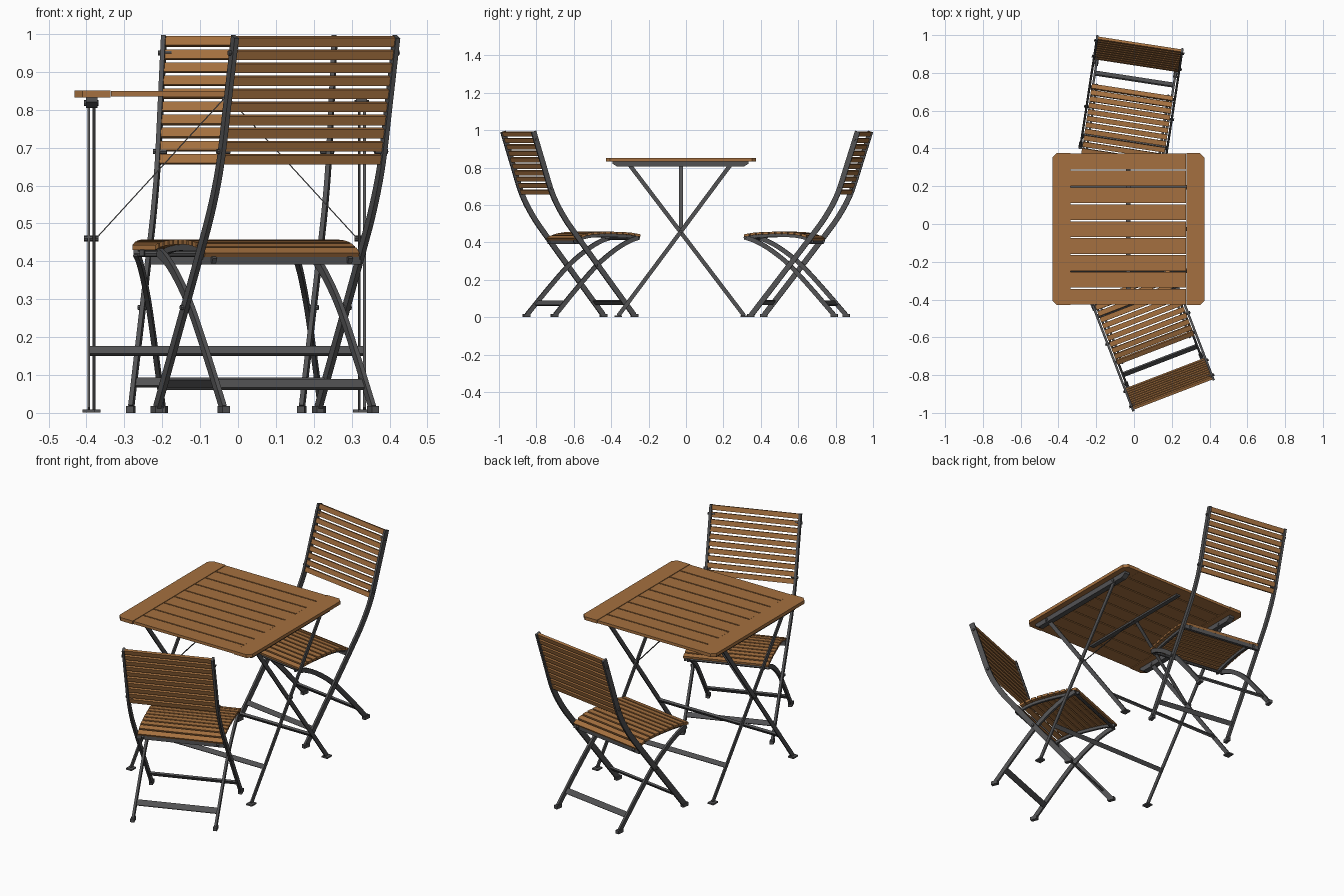
import bpy, bmesh, math
from mathutils import Matrix, Vector

if "Cube" in bpy.data.objects:
    bpy.data.objects.remove(bpy.data.objects["Cube"])


def material(name, rgb):
    m = bpy.data.materials.new(name)
    m.diffuse_color = (*rgb, 1)
    m.use_nodes = True
    m.node_tree.nodes["Principled BSDF"].inputs["Base Color"].default_value = m.diffuse_color
    return m


WOOD = material("oiled wood", (0.375, 0.163, 0.05))
METAL = material("dark grey metal", (0.085, 0.085, 0.088))


def finish(name, bm, mat, frame):
    bmesh.ops.recalc_face_normals(bm, faces=bm.faces)
    bm.transform(frame)
    me = bpy.data.meshes.new(name)
    bm.to_mesh(me)
    bm.free()
    me.materials.append(mat)
    ob = bpy.data.objects.new(name, me)
    bpy.context.collection.objects.link(ob)
    return ob


def add_box(bm, center, size, tilt=0.0):
    """Box turned about x by tilt."""
    m = (Matrix.Translation(center) @ Matrix.Rotation(tilt, 4, 'X')
         @ Matrix.Diagonal((*size, 1)))
    bmesh.ops.create_cube(bm, size=1, matrix=m)


def add_prism(bm, outline, axis_point):
    """Extrude a closed outline between two ends given by axis_point(p, end)."""
    ends = [[bm.verts.new(axis_point(p, e)) for p in outline] for e in (0, 1)]
    n = len(outline)
    bm.faces.new(ends[0])
    bm.faces.new(ends[1])
    for i in range(n):
        j = (i + 1) % n
        bm.faces.new((ends[0][i], ends[0][j], ends[1][j], ends[1][i]))


def add_strip(bm, pts, width, x, thick):
    """Flat bar following points in the y-z plane, centred at x."""
    pts = [Vector(p) for p in pts]
    rings = []
    for i, p in enumerate(pts):
        t = (pts[min(i + 1, len(pts) - 1)] - pts[max(i - 1, 0)]).normalized()
        n = Vector((-t.y, t.x)) * width / 2
        a, b = p + n, p - n
        rings.append([bm.verts.new((x + sx * thick / 2, q.x, q.y))
                      for sx, q in ((-1, a), (1, a), (1, b), (-1, b))])
    for r, s in zip(rings, rings[1:]):
        for k in range(4):
            bm.faces.new((r[k], r[(k + 1) % 4], s[(k + 1) % 4], s[k]))
    bm.faces.new(rings[0])
    bm.faces.new(rings[-1])


def add_rod(bm, a, b, radius, sides=8):
    a, b = Vector(a), Vector(b)
    d = b - a
    m = Matrix.Translation((a + b) / 2) @ d.to_track_quat('Z', 'Y').to_matrix().to_4x4()
    bmesh.ops.create_cone(bm, cap_ends=True, segments=sides, radius1=radius,
                          radius2=radius, depth=d.length, matrix=m)


def smooth(pts, steps=5):
    """Catmull-Rom curve through the points."""
    p = [Vector(q) for q in pts]
    p = [2 * p[0] - p[1]] + p + [2 * p[-1] - p[-2]]
    out = []
    for i in range(1, len(p) - 2):
        a, b, c, d = p[i - 1:i + 3]
        for k in range(steps):
            t = k / steps
            out.append(0.5 * (2 * b + (c - a) * t + (2 * a - 5 * b + 4 * c - d) * t * t
                              + (3 * b - a - 3 * c + d) * t ** 3))
    return out + [p[-2]]


# ---------------------------------------------------------------- table
def build_table():
    frame = Matrix.Translation((-0.03, -0.027, 0))
    # end boards with clipped outer corners
    bm = bmesh.new()
    for s in (-1, 1):
        outline = [(0.307, -0.402), (0.38, -0.402), (0.402, -0.38),
                   (0.402, 0.38), (0.38, 0.402), (0.307, 0.402)]
        add_prism(bm, outline, lambda p, e: (s * p[0], p[1], 0.833 + 0.018 * e))
    finish("table_end_boards", bm, WOOD, frame)
    # long slats
    bm = bmesh.new()
    for i in range(9):
        add_box(bm, (0, (i - 4) * 0.0895, 0.842), (0.61, 0.083, 0.015))
    finish("table_slats", bm, WOOD, frame)
    # rails under the top, with sloped ends
    bm = bmesh.new()
    for s in (-1, 1):
        outline = [(-0.365, 0.833), (-0.365, 0.82), (-0.34, 0.805),
                   (0.335, 0.805), (0.36, 0.82), (0.36, 0.833)]
        add_prism(bm, outline, lambda p, e: (s * (0.341 + 0.03 * e), p[0], p[1]))
    add_box(bm, (0, 0, 0.829), (0.024, 0.7, 0.01))
    finish("table_under_rails", bm, METAL, frame)
    # crossed legs, stretchers and feet
    bm = bmesh.new()
    for top, foot, x, ys in ((0.265, -0.335, 0.364, -0.22), (-0.275, 0.338, 0.35, 0.222)):
        for s in (-1, 1):
            add_strip(bm, [(top, 0.815), (foot, 0.008)], 0.022, s * x, 0.007)
            add_box(bm, (s * x, foot, 0.005), (0.034, 0.04, 0.008))
            add_rod(bm, (s * 0.338, top, 0.818), (s * 0.376, top, 0.818), 0.008)
        add_box(bm, (0, ys, 0.163), (2 * x, 0.012, 0.024), math.radians(38 if ys > 0 else -38))
    for s in (-1, 1):
        add_rod(bm, (s * 0.338, 0, 0.46), (s * 0.376, 0, 0.46), 0.008)
    finish("table_legs", bm, METAL, frame)
    # diagonal braces up to the middle bar
    bm = bmesh.new()
    for s in (-1, 1):
        add_prism(bm, [(0.345, 0.462), (0.012, 0.826), (0.008, 0.826), (0.341, 0.462)],
                  lambda p, e: (s * p[0], -0.01 + 0.02 * e, p[1]))
    finish("table_braces", bm, METAL, frame)


# ---------------------------------------------------------------- chair, y = 0 at the back top, facing +y
RAIL = smooth([(0, 0.993), (0.052, 0.83), (0.108, 0.66), (0.172, 0.54),
               (0.252, 0.43), (0.41, 0.225), (0.575, 0.012)])
REAR_LEG = smooth([(0.605, 0.425), (0.55, 0.405), (0.47, 0.358), (0.37, 0.278),
                   (0.25, 0.15), (0.13, 0.012)])
SEAT = smooth([(0.245, 0.415), (0.28, 0.433), (0.34, 0.447), (0.43, 0.451),
               (0.55, 0.447), (0.62, 0.436)], 4)


def along(path, t):
    """Point and slope angle at fraction t of a path."""
    lengths = [(b - a).length for a, b in zip(path, path[1:])]
    d = t * sum(lengths)
    for a, b, l in zip(path, path[1:], lengths):
        if d <= l + 1e-6:
            return a.lerp(b, d / l), math.atan2(b.y - a.y, b.x - a.x)
        d -= l


def build_chair(label, frame):
    # side rails that run from the backrest to the front feet
    bm = bmesh.new()
    for s in (-1, 1):
        add_strip(bm, RAIL, 0.028, s * 0.228, 0.012)
        add_box(bm, (s * 0.228, 0.577, 0.009), (0.02, 0.038, 0.018))
        for y, z in ((0.015, 0.95), (0.1, 0.69), (0.368, 0.278)):
            add_rod(bm, (s * 0.205, y, z), (s * 0.241, y, z), 0.007)
    finish(label + "_side_rails", bm, METAL, frame)
    # curved legs from the seat front to the rear feet
    bm = bmesh.new()
    for s in (-1, 1):
        add_strip(bm, REAR_LEG, 0.024, s * 0.211, 0.012)
        add_box(bm, (s * 0.211, 0.128, 0.009), (0.02, 0.038, 0.018))
    finish(label + "_rear_legs", bm, METAL, frame)
    # cross bars
    bm = bmesh.new()
    add_box(bm, (0, 0.187, 0.075), (0.42, 0.01, 0.03), math.radians(-40))
    add_box(bm, (0, 0.523, 0.08), (0.455, 0.01, 0.026), math.radians(38))
    add_box(bm, (0, 0.262, 0.403), (0.45, 0.016, 0.024))
    add_rod(bm, (-0.215, 0.6, 0.42), (0.215, 0.6, 0.42), 0.008)
    finish(label + "_cross_bars", bm, METAL, frame)
    # seat frame under the slats
    bm = bmesh.new()
    for s in (-1, 1):
        add_strip(bm, [p - Vector((0, 0.014)) for p in SEAT], 0.016, s * 0.192, 0.012)
    finish(label + "_seat_frame", bm, METAL, frame)
    # seat slats
    bm = bmesh.new()
    for i in range(11):
        p, a = along(SEAT, (i + 0.5) / 11)
        add_box(bm, (0, p.x, p.y), (0.436, 0.027, 0.013), a)
    finish(label + "_seat_slats", bm, WOOD, frame)
    # backrest slats
    bm = bmesh.new()
    for i in range(10):
        z = 0.98 - 0.0345 * i
        add_box(bm, (0, 0.004 + (0.98 - z) * 0.325, z), (0.444, 0.014, 0.025), math.radians(18))
    finish(label + "_back_slats", bm, WOOD, frame)


build_table()
for label, place, turn in (("front_chair", (0.205, -0.897, 0), 21), ("rear_chair", (0.03, 0.952, 0), 171.3)):
    build_chair(label, Matrix.Translation(place) @ Matrix.Rotation(math.radians(turn), 4, 'Z'))
